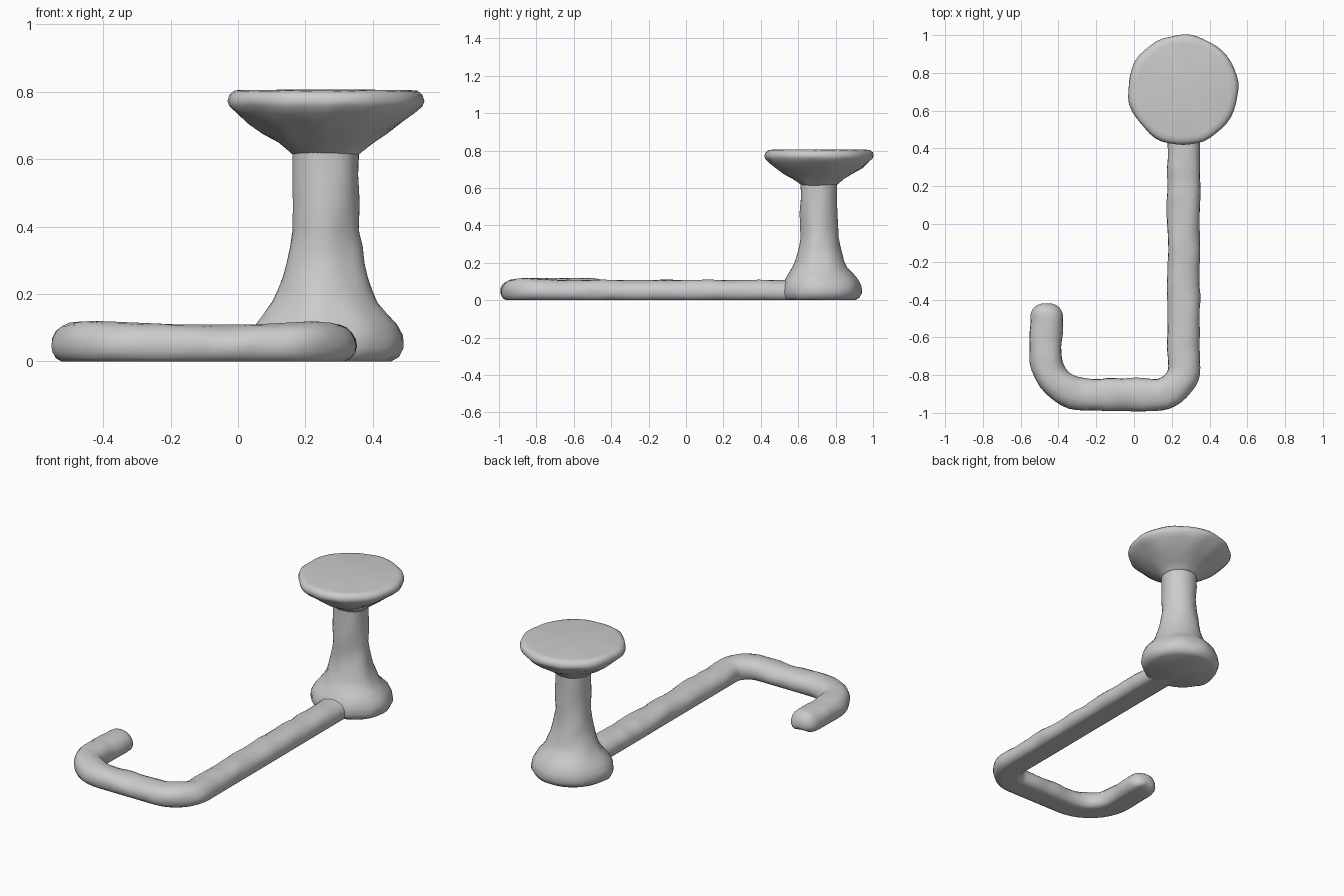
import bpy, bmesh, math
from mathutils import Vector, noise

if "Cube" in bpy.data.objects:
    bpy.data.objects.remove(bpy.data.objects["Cube"])

grey = bpy.data.materials.new("plain grey")
grey.use_nodes = True
colour = (0.6, 0.6, 0.6, 1)
grey.diffuse_color = colour
grey.node_tree.nodes["Principled BSDF"].inputs["Base Color"].default_value = colour


def skin(name, rings, lump):
    """Bridge rings of points, cap both ends and add a gentle hand-made unevenness."""
    bm = bmesh.new()
    loops = [[bm.verts.new(p) for p in ring] for ring in rings]
    for a, b in zip(loops, loops[1:]):
        for i in range(len(a)):
            j = (i + 1) % len(a)
            bm.faces.new((a[i], a[j], b[j], b[i]))
    bm.faces.new(loops[0])
    bm.faces.new(loops[-1])
    bmesh.ops.recalc_face_normals(bm, faces=bm.faces)
    bm.normal_update()
    for v in bm.verts:
        if v.co.z > 0.012 and abs(v.normal.z) < 0.99:
            v.co += v.normal * lump * noise.noise(v.co * 11)
    mesh = bpy.data.meshes.new(name)
    bm.to_mesh(mesh)
    bm.free()
    obj = bpy.data.objects.new(name, mesh)
    bpy.context.collection.objects.link(obj)
    mesh.materials.append(grey)
    bpy.ops.object.select_all(action='DESELECT')
    obj.select_set(True)
    bpy.context.view_layer.objects.active = obj
    bpy.ops.object.shade_smooth_by_angle(angle=math.radians(50))


def lathe(name, centre, profile, steps, front_squash=1):
    rings = []
    for r, z in profile:
        ring = []
        for i in range(steps):
            a = math.tau * i / steps
            y = r * math.sin(a)
            if y < 0 and r > 0.1:
                y *= front_squash
            ring.append(Vector((centre[0] + r * math.cos(a), centre[1] + y, z)))
        rings.append(ring)
    skin(name, rings, 0.009)


# Flared foot with the upright shaft
lathe("foot_and_shaft", (0.26, 0.71),
      [(0.195, 0), (0.218, 0.012), (0.23, 0.04), (0.225, 0.075), (0.208, 0.11),
       (0.18, 0.145), (0.156, 0.175), (0.14, 0.21), (0.127, 0.25), (0.115, 0.29),
       (0.107, 0.34), (0.1, 0.39), (0.099, 0.47), (0.098, 0.55), (0.098, 0.63)],
      40, 0.88)

# Round dished cap with a flat top
lathe("cap", (0.26, 0.71),
      [(0.09, 0.61), (0.105, 0.623), (0.14, 0.648), (0.185, 0.676), (0.23, 0.707),
       (0.265, 0.736), (0.286, 0.757), (0.292, 0.772), (0.287, 0.79),
       (0.274, 0.802), (0.25, 0.805), (0.01, 0.807)], 48)


# Centre line of the hooked arm: corners rounded with arcs
def rounded_path(corners, spacing=0.035):
    pts = [Vector(corners[0][:2])]
    for k in range(1, len(corners)):
        p = Vector(corners[k][:2])
        stop = p
        radius = corners[k][2]
        back = (Vector(corners[k - 1][:2]) - p).normalized()
        if radius:
            stop = p + back * radius
        start = pts[-1].copy()
        n = max(1, round((stop - start).length / spacing))
        pts += [start.lerp(stop, i / n) for i in range(1, n + 1)]
        if radius:
            ahead = (Vector(corners[k + 1][:2]) - p).normalized()
            for i in range(1, 11):
                a = math.pi / 2 * i / 10
                pts.append(p + radius * (back * (1 - math.sin(a)) + ahead * (1 - math.cos(a))))
    return pts


path = rounded_path([(0.265, 0.7, 0), (0.262, -0.905, 0.15),
                     (-0.473, -0.905, 0.22), (-0.464, -0.5, 0)])
end_dir = (path[-1] - path[-2]).normalized()
tip = path[-1].copy()
sizes = [1.0] * len(path)
for i in range(1, 8):      # domed tip
    a = math.pi / 2 * i / 7.3
    path.append(tip + end_dir * 0.08 * math.sin(a))
    sizes.append(math.cos(a) ** 0.8)

# Flat-bottomed oval section swept along the line
rings = []
for i, p in enumerate(path):
    t = (path[min(i + 1, len(path) - 1)] - path[max(i - 1, 0)]).normalized()
    side = Vector((-t.y, t.x))
    size = sizes[i]
    bend = max(0, 1 - abs(p.x + 0.42) / 0.25) + max(0, 1 - (p - Vector((0.24, -0.88))).length / 0.2)
    width, height = 0.086, 0.111 + 0.011 * min(bend, 1)
    ring = []
    for k in range(20):
        a = math.tau * k / 20
        c, s = math.cos(a), math.sin(a)
        across = width * math.copysign(abs(c) ** 0.8, c) * size
        up = max(-0.046, 0.062 * s) if s < 0 else (height - 0.048) * s
        q = p + side * across
        ring.append(Vector((q.x, q.y, 0.046 + up * size)))
    rings.append(ring)
skin("hooked_arm", rings, 0.008)
